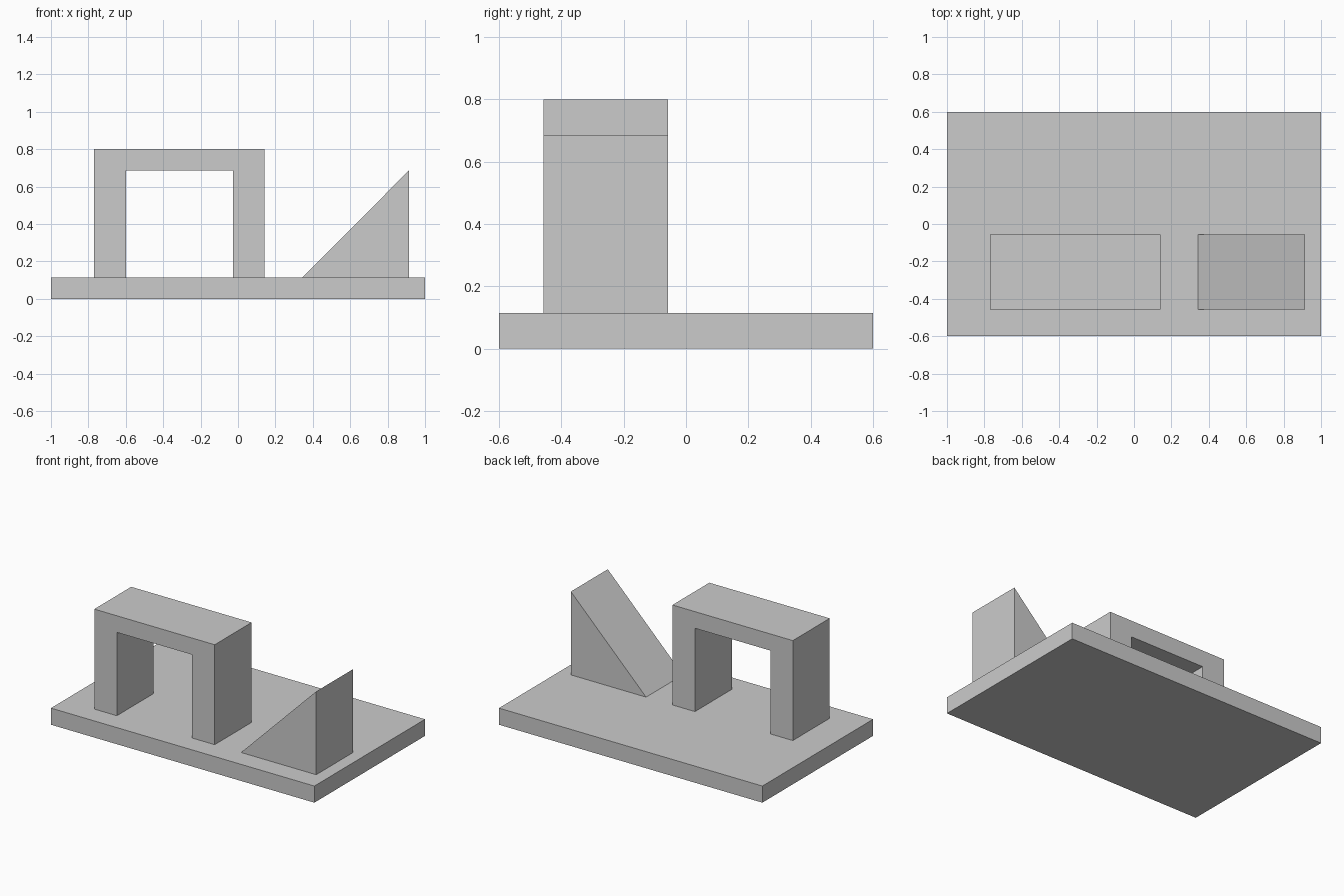
import bpy
import bmesh

# Remove the default object
cube = bpy.data.objects.get("Cube")
if cube:
    bpy.data.objects.remove(cube, do_unlink=True)

# Single flat colour
GREY = (0.6, 0.6, 0.6, 1.0)
grey = bpy.data.materials.new("plain_grey")
grey.use_nodes = True
grey.diffuse_color = GREY
grey.node_tree.nodes["Principled BSDF"].inputs["Base Color"].default_value = GREY


def extrude_profile(name, profile, y_front, y_back):
    """Solid made by extruding an x-z outline from front to back."""
    bm = bmesh.new()
    face = bm.faces.new([bm.verts.new((x, y_front, z)) for x, z in profile])
    result = bmesh.ops.extrude_face_region(bm, geom=[face])
    moved = [v for v in result["geom"] if isinstance(v, bmesh.types.BMVert)]
    bmesh.ops.translate(bm, verts=moved, vec=(0, y_back - y_front, 0))
    bmesh.ops.recalc_face_normals(bm, faces=bm.faces)
    mesh = bpy.data.meshes.new(name)
    bm.to_mesh(mesh)
    bm.free()
    mesh.materials.append(grey)
    obj = bpy.data.objects.new(name, mesh)
    bpy.context.collection.objects.link(obj)
    return obj


BASE_TOP, BEAM_BOTTOM, ARCH_TOP = 0.114, 0.686, 0.8
FRONT, BACK = -0.457, -0.057

# Base slab
extrude_profile("base_plate",
                [(-1, 0), (1, 0), (1, BASE_TOP), (-1, BASE_TOP)], -0.6, 0.6)

# Square archway: two legs joined by a beam
left, right, leg = -0.771, 0.143, 0.171
extrude_profile("archway", [
    (left, BASE_TOP), (left + leg, BASE_TOP),
    (left + leg, BEAM_BOTTOM), (right - leg, BEAM_BOTTOM),
    (right - leg, BASE_TOP), (right, BASE_TOP),
    (right, ARCH_TOP), (left, ARCH_TOP)], FRONT, BACK)

# Wedge ramp rising towards +x
extrude_profile("ramp", [
    (0.343, BASE_TOP), (0.914, BASE_TOP), (0.914, BEAM_BOTTOM)], FRONT, BACK)
